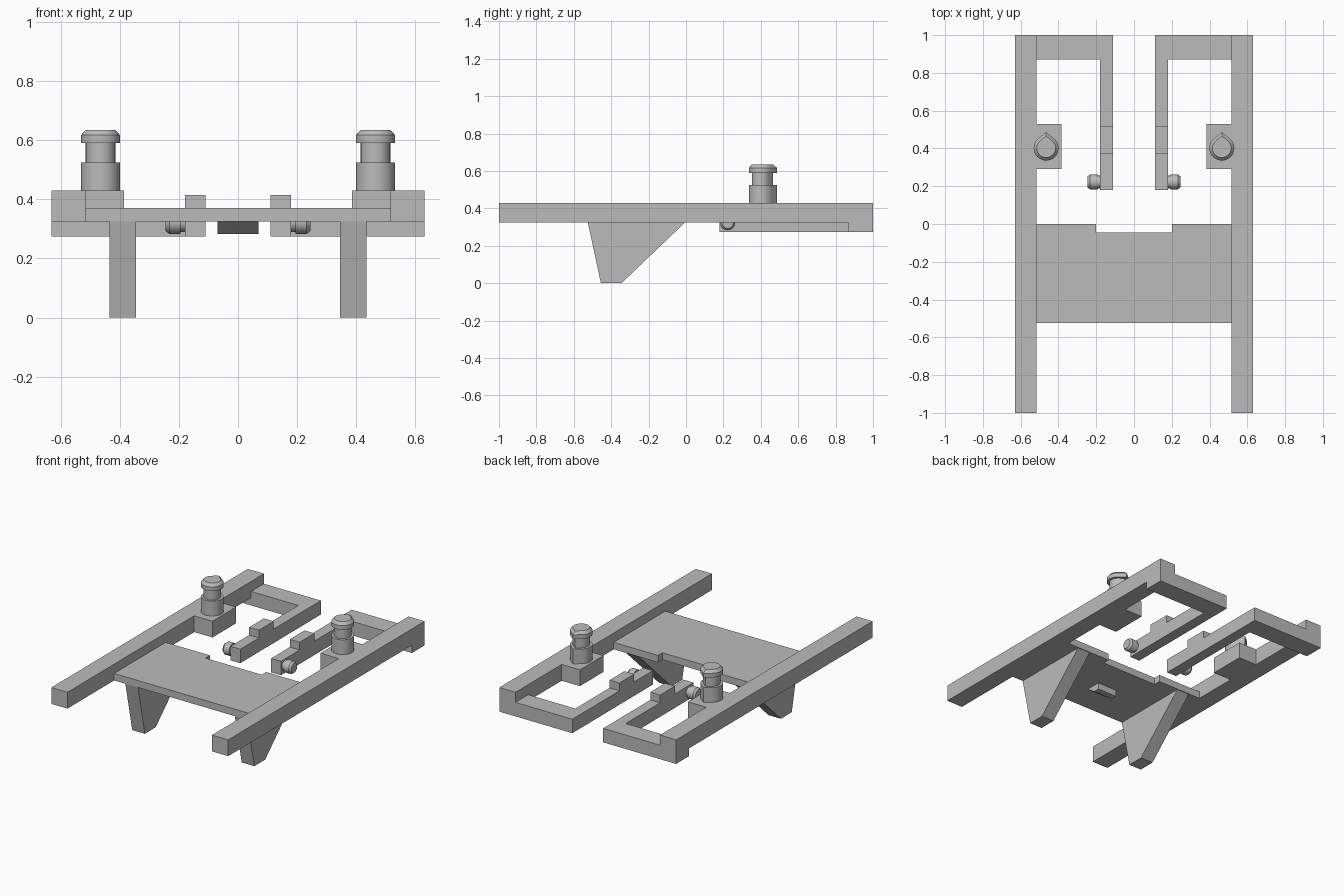
import bpy, bmesh, math
from mathutils import Matrix, Vector

cube = bpy.data.objects.get("Cube")
if cube:
    bpy.data.objects.remove(cube, do_unlink=True)

grey = bpy.data.materials.new("light grey")
grey.use_nodes = True
colour = (0.5, 0.5, 0.5, 1)
grey.diffuse_color = colour
grey.node_tree.nodes["Principled BSDF"].inputs["Base Color"].default_value = colour


def finish(name, bm):
    bmesh.ops.recalc_face_normals(bm, faces=bm.faces)
    mesh = bpy.data.meshes.new(name)
    bm.to_mesh(mesh)
    bm.free()
    mesh.materials.append(grey)
    obj = bpy.data.objects.new(name, mesh)
    bpy.context.collection.objects.link(obj)
    return obj


def prism(name, profile, axis, start, end):
    """Extrude a flat profile along the named axis."""
    place = {"x": lambda a, b, t: (t, a, b),
             "y": lambda a, b, t: (a, t, b),
             "z": lambda a, b, t: (a, b, t)}[axis]
    bm = bmesh.new()
    face = bm.faces.new([bm.verts.new(place(a, b, start)) for a, b in profile])
    ext = bmesh.ops.extrude_face_region(bm, geom=[face])
    moved = [g for g in ext["geom"] if isinstance(g, bmesh.types.BMVert)]
    bmesh.ops.translate(bm, verts=moved, vec=Vector(place(0, 0, end - start)))
    return finish(name, bm)


def rect(a0, a1, b0, b1):
    return [(a0, b0), (a1, b0), (a1, b1), (a0, b1)]


def stud(name, rings, matrix, tip=1.0, count=32):
    """Loft round or drop-shaped rings given as (radius, height)."""
    bm = bmesh.new()
    loops = []
    for radius, height in rings:
        loop = []
        for i in range(count):
            angle = 2 * math.pi * i / count
            x, y = math.cos(angle), math.sin(angle)
            if tip > 1 and y > 1 / tip:
                # straight flanks that meet in a point
                slope = math.sqrt(tip * tip - 1)
                y = tip - abs(x) * slope
            loop.append(bm.verts.new(matrix @ Vector((x * radius, y * radius, height))))
        loops.append(loop)
    for low, high in zip(loops, loops[1:]):
        for i in range(count):
            j = (i + 1) % count
            bm.faces.new((low[i], low[j], high[j], high[i]))
    bm.faces.new(loops[0])
    bm.faces.new(loops[-1])
    obj = finish(name, bm)
    bpy.ops.object.select_all(action="DESELECT")
    obj.select_set(True)
    bpy.context.view_layer.objects.active = obj
    bpy.ops.object.shade_smooth_by_angle(angle=math.radians(30))


# Central plate with a shallow notch in its rear edge
prism("deck_plate", [(-.515, -.525), (.515, -.525), (.515, 0), (.2, 0),
                     (.2, -.045), (-.2, -.045), (-.2, 0), (-.515, 0)],
      "z", .325, .37)

# Small ramped catch below the plate
prism("catch", [(-.35, .325), (-.29, .283), (-.25, .283), (-.25, .325)],
      "x", -.07, .07)

leg = [(-.525, .325), (-.455, 0), (-.345, 0), (-.005, .325)]
rear_bar = [(.11, .275), (.63, .275), (.63, .325), (.515, .325),
            (.515, .365), (.11, .365)]
arm = [(.18, .275), (.87, .275), (.87, .365), (.52, .365), (.52, .415),
       (.37, .415), (.37, .365), (.18, .365)]
post_rings = [(.066, .43), (.066, .525), (.05, .525), (.05, .59),
              (.066, .59), (.066, .617), (.05, .635)]
peg_rings = [(.034, 0), (.034, .014), (.04, .014), (.04, .052), (.03, .065)]

for side, s in (("left", 1), ("right", -1)):
    def flip(points):
        return [(s * a, b) for a, b in points]

    # Long rail and the ledge that carries the post
    prism(side + "_rail", flip(rect(.515, .63, .325, .43)), "y", -1, 1)
    prism(side + "_post_ledge", flip(rect(.385, .515, .325, .43)), "y", .29, .53)
    # Rear hook: bar and forward arm
    prism(side + "_rear_bar", flip(rear_bar), "y", .87, 1)
    prism(side + "_arm", arm, "x", s * .11, s * .18)
    # Tapered leg
    prism(side + "_leg", leg, "x", s * .345, s * .435)
    # Upright drop-shaped post and sideways peg
    stud(side + "_post", post_rings, Matrix.Translation((s * .465, .402, 0)), tip=1.27)
    stud(side + "_peg", peg_rings, Matrix.Translation((s * .18, .223, .323))
         @ Matrix.Rotation(s * math.pi / 2, 4, "Y"))
